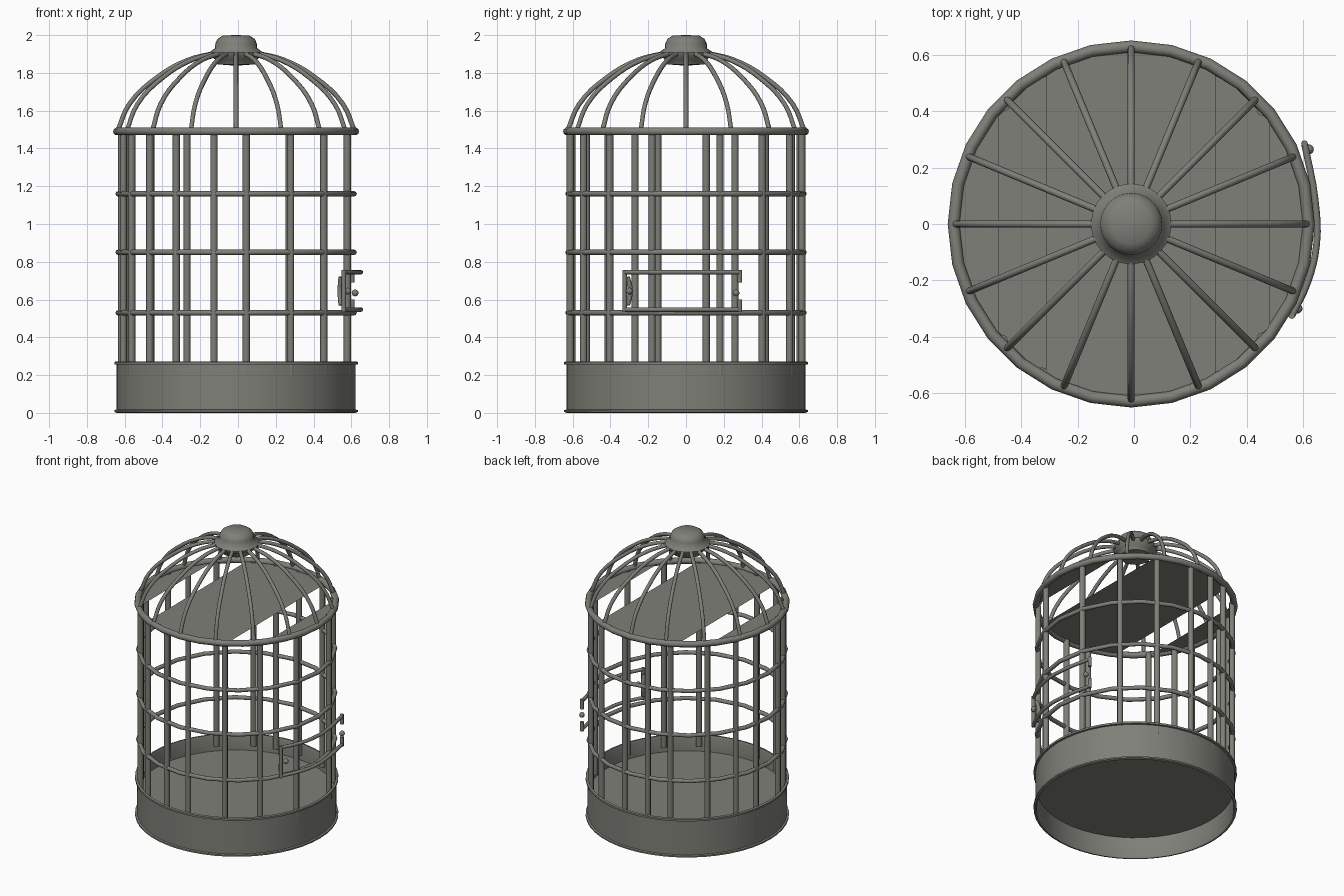
import bpy, bmesh, math
from mathutils import Vector

if "Cube" in bpy.data.objects:
    bpy.data.objects.remove(bpy.data.objects["Cube"])

CX = -0.01   # axis of the cage
metal = bpy.data.materials.new("grey_metal")
metal.diffuse_color = (0.215, 0.215, 0.19, 1)
metal.use_nodes = True
metal.node_tree.nodes["Principled BSDF"].inputs["Base Color"].default_value = metal.diffuse_color


def add_mesh(name, bm, smooth=True):
    me = bpy.data.meshes.new(name)
    bm.to_mesh(me)
    bm.free()
    ob = bpy.data.objects.new(name, me)
    bpy.context.collection.objects.link(ob)
    me.materials.append(metal)
    if smooth:
        bpy.ops.object.select_all(action='DESELECT')
        ob.select_set(True)
        bpy.context.view_layer.objects.active = ob
        bpy.ops.object.shade_smooth_by_angle(angle=math.radians(50))
    return ob


def lathe(name, profile, n, closed=False):
    """Revolve (r, z) points about the cage axis."""
    bm = bmesh.new()
    vs = [bm.verts.new((r, 0, z)) for r, z in profile]
    ends = list(zip(vs, vs[1:] + vs[:1])) if closed else list(zip(vs, vs[1:]))
    es = [bm.edges.new(e) for e in ends]
    bmesh.ops.spin(bm, geom=vs + es, cent=(0, 0, 0), axis=(0, 0, 1),
                   angle=2 * math.pi, steps=n)
    bmesh.ops.remove_doubles(bm, verts=bm.verts, dist=1e-4)
    bmesh.ops.recalc_face_normals(bm, faces=bm.faces)
    bmesh.ops.translate(bm, verts=bm.verts, vec=(CX, 0, 0))
    return add_mesh(name, bm)


def ring(name, r, z, tube, n, sides=8):
    prof = [(r + tube * math.cos(2 * math.pi * i / sides),
             z + tube * math.sin(2 * math.pi * i / sides)) for i in range(sides)]
    return lathe(name, prof, n, closed=True)


def wires(name, paths, radius, smooth_path=False, res=2):
    """Round wires through points."""
    cu = bpy.data.curves.new(name, 'CURVE')
    cu.dimensions = '3D'
    cu.bevel_depth = radius
    cu.bevel_resolution = res
    cu.use_fill_caps = True
    cu.resolution_u = 4
    for p in paths:
        if smooth_path:
            s = cu.splines.new('BEZIER')
            s.bezier_points.add(len(p) - 1)
            for b, co in zip(s.bezier_points, p):
                b.co = co
                b.handle_left_type = b.handle_right_type = 'AUTO'
        else:
            s = cu.splines.new('POLY')
            s.points.add(len(p) - 1)
            for b, co in zip(s.points, p):
                b.co = (*co, 1)
        s.use_smooth = True
    cu.materials.append(metal)
    ob = bpy.data.objects.new(name, cu)
    bpy.context.collection.objects.link(ob)
    return ob


def polar(r, deg, z):
    a = math.radians(deg)
    return (CX + r * math.cos(a), r * math.sin(a), z)


# base tray: wall with rolled rims, floor part way up, open underneath
lathe("base_wall", [(0.63, 0.0), (0.645, 0.005), (0.645, 0.015), (0.633, 0.018),
                    (0.633, 0.255), (0.645, 0.257), (0.645, 0.27), (0.63, 0.273),
                    (0.625, 0.26), (0.625, 0.01)], 48, closed=True)
lathe("base_floor", [(0, 0.16), (0.627, 0.16), (0.627, 0.15), (0, 0.15)], 48)

# upright bars, unevenly spaced
angles = [17, 41, 63, 85, 101, 115, 137, 155, 170,
          194, 206, 222, 239, 259, 275, 298, 319, 343]
wires("upright_bars", [[polar(0.615, a, 0.2), polar(0.615, a, 1.49)] for a in angles], 0.019)

# hoops around the bars and the heavy top hoop
for i, z in enumerate((0.53, 0.85, 1.16)):
    ring(f"hoop_{i + 1}", 0.625, z, 0.014, 20)
ring("top_hoop", 0.63, 1.49, 0.021, 28, 10)

# flat strips across the top hoop, with two open gaps
bm = bmesh.new()
R = 0.615
for xa, xb in ((-0.47, -R), (-0.30, 0.30), (0.49, R)):
    xs = [xa + (xb - xa) * i / 8 for i in range(9)]
    ys = [math.sqrt(max(R * R - x * x, 1e-6)) for x in xs]
    top = [bm.verts.new((x + CX, y, 1.485)) for x, y in zip(xs, ys)]
    bot = [bm.verts.new((x + CX, -y, 1.485)) for x, y in zip(xs, ys)]
    for i in range(8):
        bm.faces.new((top[i], bot[i], bot[i + 1], top[i + 1]))
bmesh.ops.recalc_face_normals(bm, faces=bm.faces)
for f in bm.faces:
    f.normal_update()
    if f.normal.z < 0:
        f.normal_flip()
add_mesh("top_strips", bm, False)

# domed roof ribs
rib = [(0.628, 1.49), (0.565, 1.635), (0.42, 1.775), (0.255, 1.868), (0.11, 1.905)]
wires("dome_ribs", [[polar(r, k * 22.5, z) for r, z in rib] for k in range(16)],
      0.0125, True)

# finial on top
lathe("finial", [(0, 2.0), (0.07, 1.998), (0.098, 1.98), (0.11, 1.955), (0.112, 1.93),
                 (0.143, 1.908), (0.14, 1.893), (0.11, 1.87), (0.097, 1.845), (0, 1.838)], 24)

# door: curved rails, hinge post and latch end
arc = [(0.56, -0.325), (0.615, -0.21), (0.648, -0.07), (0.642, 0.09), (0.605, 0.285)]
wires("door_rails", [[(x, y, z) for x, y in arc] for z in (0.745, 0.547)], 0.012, True)
wires("door_posts", [[(0.56, -0.325, 0.535), (0.56, -0.325, 0.757)],
                     [(0.605, 0.285, 0.757), (0.605, 0.285, 0.69)],
                     [(0.605, 0.285, 0.60), (0.605, 0.285, 0.535)]], 0.012)
wires("door_hinge", [[(0.545, -0.31, 0.57), (0.54, -0.295, 0.645), (0.545, -0.31, 0.72)]],
      0.014, True)


def knob(name, centre, r):
    bm = bmesh.new()
    bmesh.ops.create_uvsphere(bm, u_segments=12, v_segments=8, radius=r)
    bmesh.ops.translate(bm, verts=bm.verts, vec=Vector(centre))
    add_mesh(name, bm)


knob("latch_knob", (0.62, 0.265, 0.635), 0.018)
knob("hinge_knob", (0.58, -0.3, 0.645), 0.018)
